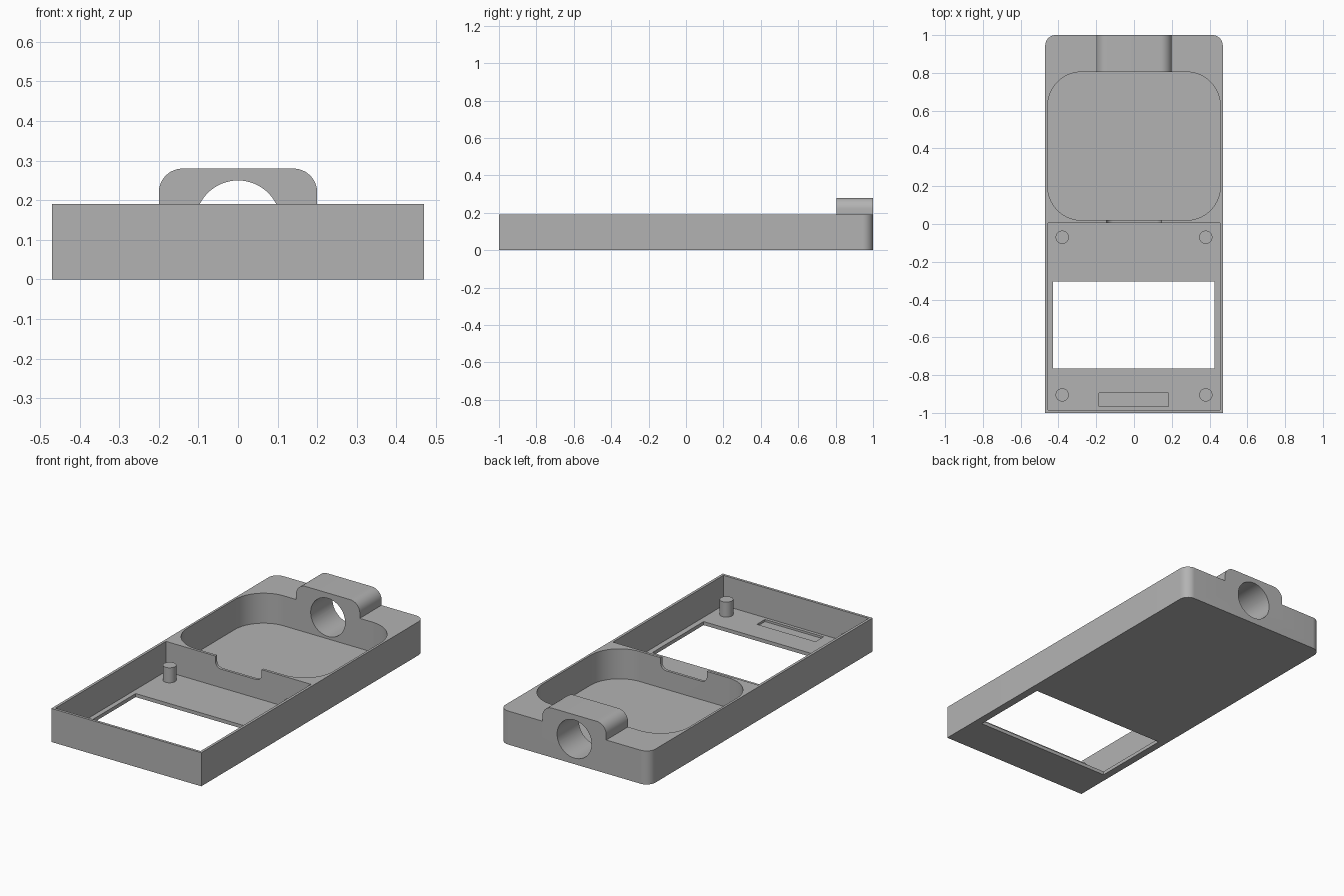
import bpy, bmesh
from math import sin, cos, pi
from mathutils import Vector

cube = bpy.data.objects.get("Cube")
if cube:
    bpy.data.objects.remove(cube, do_unlink=True)

grey = bpy.data.materials.new("plain grey")
grey.use_nodes = True
grey.diffuse_color = (0.45, 0.45, 0.45, 1)
grey.node_tree.nodes["Principled BSDF"].inputs["Base Color"].default_value = (0.45, 0.45, 0.45, 1)


def rounded_rect(u0, u1, v0, v1, low=0, high=0, steps=12):
    """Outline with separate radii for the low-v and high-v corners."""
    corners = [(u1, v0, -1, 1, low, 3), (u1, v1, -1, -1, high, 0),
               (u0, v1, 1, -1, high, 1), (u0, v0, 1, 1, low, 2)]
    pts = []
    for u, v, su, sv, r, quarter in corners:
        for i in range(steps + 1 if r else 1):
            a = (quarter + i / steps) * pi / 2
            pts.append((u + r * (su + cos(a)), v + r * (sv + sin(a))) if r else (u, v))
    return pts


def circle(u, v, r, n=48):
    return [(u + r * cos(2 * pi * i / n), v + r * sin(2 * pi * i / n)) for i in range(n)]


def prism(name, outline, axis, start, end):
    """Extrude an outline along z (outline in x, y) or along y (outline in x, z)."""
    bm = bmesh.new()
    place = (lambda u, v: (u, v, start)) if axis == "z" else (lambda u, v: (u, start, v))
    face = bm.faces.new([bm.verts.new(place(u, v)) for u, v in outline])
    extruded = bmesh.ops.extrude_face_region(bm, geom=[face])["geom"]
    shift = Vector((0, 0, end - start)) if axis == "z" else Vector((0, end - start, 0))
    bmesh.ops.translate(bm, vec=shift, verts=[e for e in extruded if isinstance(e, bmesh.types.BMVert)])
    bmesh.ops.recalc_face_normals(bm, faces=bm.faces)
    mesh = bpy.data.meshes.new(name)
    bm.to_mesh(mesh)
    bm.free()
    mesh.materials.append(grey)
    obj = bpy.data.objects.new(name, mesh)
    bpy.context.collection.objects.link(obj)
    return obj


def activate(obj):
    bpy.ops.object.select_all(action="DESELECT")
    obj.select_set(True)
    bpy.context.view_layer.objects.active = obj


def combine(target, tool, operation):
    mod = target.modifiers.new(tool.name, "BOOLEAN")
    mod.operation, mod.object, mod.solver = operation, tool, "EXACT"
    activate(target)
    bpy.ops.object.modifier_apply(modifier=mod.name)
    bpy.data.objects.remove(tool, do_unlink=True)


TOP, FLOOR = 0.19, 0.02

# Case block with rounded rear corners, and the raised lug
case = prism("case", rounded_rect(-0.47, 0.47, -1, 1, high=0.055), "z", 0, TOP)
lug = prism("lug", rounded_rect(-0.2, 0.2, 0.1, 0.28, high=0.06), "y", 0.75, 1)
combine(case, lug, "UNION")

# Pockets, window, slot, wall notch and lug hole
cutters = [
    prism("rear_pocket", rounded_rect(-0.457, 0.457, 0.02, 0.805, 0.18, 0.18, 20), "z", FLOOR, 0.5),
    prism("front_pocket", rounded_rect(-0.455, 0.455, -0.985, 0.005), "z", FLOOR, 0.5),
    prism("window", rounded_rect(-0.428, 0.425, -0.765, -0.305), "z", -0.1, 0.1),
    prism("slot", rounded_rect(-0.185, 0.182, -0.967, -0.895), "z", 0.008, 0.1),
    prism("notch", rounded_rect(-0.145, 0.145, 0.125, 0.4, low=0.035), "y", -0.05, 0.1),
    prism("lug_hole", circle(0, 0.142, 0.108, 64), "y", 0.7, 1.1),
]
for cutter in cutters:
    combine(case, cutter, "DIFFERENCE")

# Four mounting pegs
parts = [case]
for side, x in (("left", 0.38), ("right", -0.38)):
    for end, y in (("front", -0.905), ("rear", -0.07)):
        parts.append(prism(f"{end}_{side}_peg", circle(x, y, 0.035, 32), "z", FLOOR - 0.005, 0.105))

for part in parts:
    activate(part)
    bpy.ops.object.shade_smooth_by_angle(angle=pi / 6)
